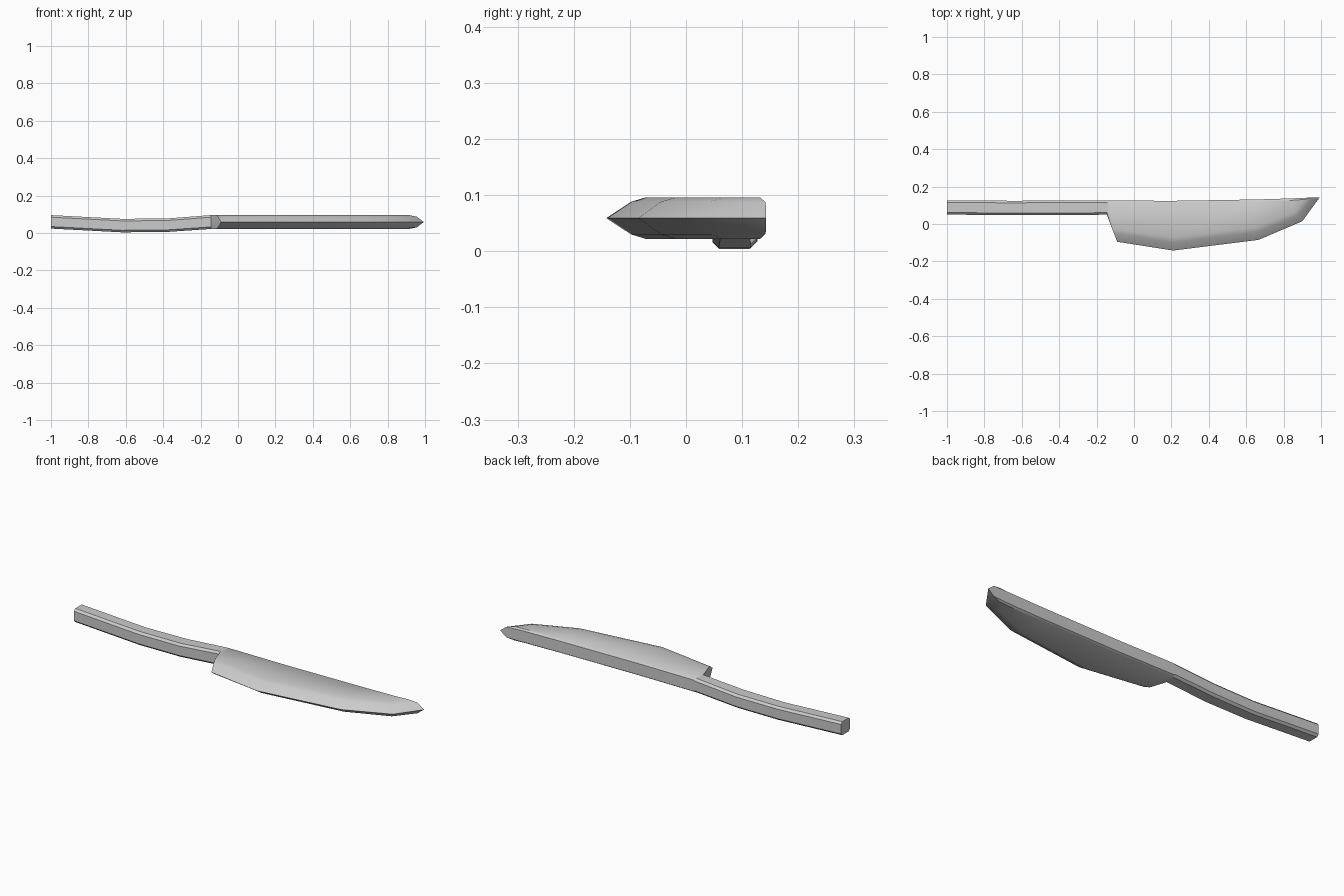
import bpy, bmesh, math

if "Cube" in bpy.data.objects:
    bpy.data.objects.remove(bpy.data.objects["Cube"])

# Half ring per section, from cutting side to spine: (x, y, height above centre)
def handle_ring(x, zc, y0=0.05, y1=0.126, h=0.036):
    c = 0.011
    return zc, [(x, y0, 0), (x, y0, h - c), (x, y0 + c, h),
                (x, y1 - c, h), (x, y1, h - c)]

def blade_ring(edge, b1, b2, xs, ys):
    return 0.059, [(*edge, 0), (*b1, 0.029), (*b2, 0.037),
                   (xs, ys - 0.01, 0.037), (xs, ys, 0.03)]

sections = [
    # handle, with a gentle dip
    handle_ring(-1.0, 0.060),
    handle_ring(-0.62, 0.040, 0.048, 0.124),
    handle_ring(-0.38, 0.042, 0.047, 0.127),
    handle_ring(-0.145, 0.059, 0.05, 0.125, 0.037),
    # blade from the slanted heel to the tip
    blade_ring((-0.09, -0.095), (-0.107, -0.05), (-0.117, -0.025), -0.13, 0.125),
    blade_ring((0.21, -0.142), (0.21, -0.098), (0.21, -0.072), 0.21, 0.124),
    blade_ring((0.665, -0.085), (0.655, -0.045), (0.648, -0.018), 0.65, 0.131),
    blade_ring((0.90, 0.015), (0.875, 0.044), (0.858, 0.066), 0.85, 0.137),
    (0.059, [(0.993, 0.143, 0), (0.957, 0.142, 0.028), (0.915, 0.132, 0.037),
             (0.915, 0.132, 0.037), (0.957, 0.142, 0.028)]),
]

# Loft all sections into one closed body
bm = bmesh.new()
rings = []
for zc, half in sections:
    pts = [(x, y, zc + h) for x, y, h in half]
    pts += [(x, y, zc - h) for x, y, h in reversed(half[1:])]
    rings.append([bm.verts.new(p) for p in pts])
n = len(rings[0])
for a, b in zip(rings, rings[1:]):
    for i in range(n):
        j = (i + 1) % n
        bm.faces.new((a[i], a[j], b[j], b[i]))
bm.faces.new(rings[0])
r = rings[-1]
bm.faces.new((r[0], r[4], r[5]))          # spine point at the tip
bmesh.ops.remove_doubles(bm, verts=bm.verts, dist=0.0005)
bmesh.ops.recalc_face_normals(bm, faces=bm.faces)

mesh = bpy.data.meshes.new("knife")
bm.to_mesh(mesh)
bm.free()
knife = bpy.data.objects.new("knife", mesh)
bpy.context.collection.objects.link(knife)
bpy.context.view_layer.objects.active = knife
knife.select_set(True)
bpy.ops.object.shade_smooth_by_angle(angle=math.radians(35))
